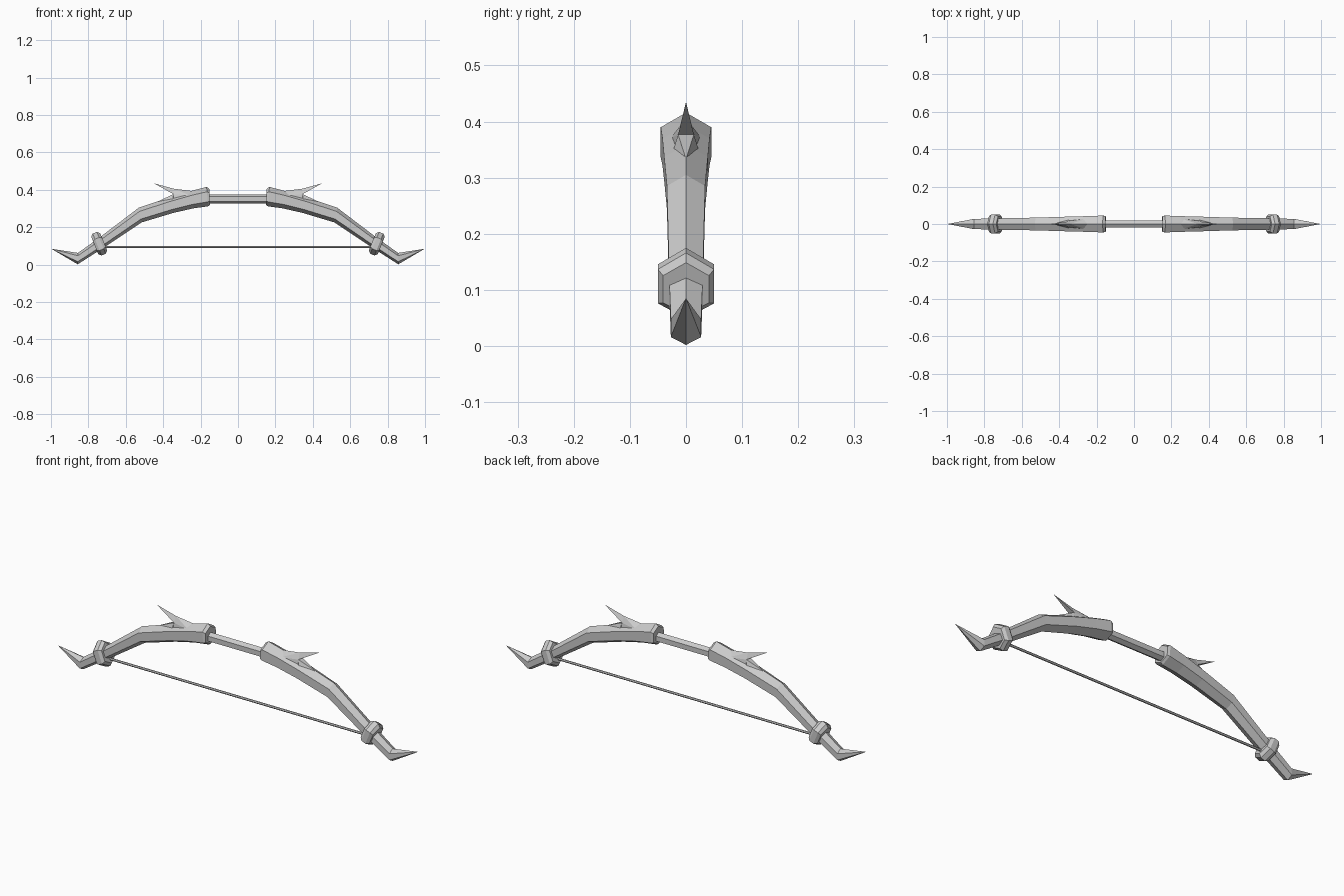
import bpy, bmesh, math
from mathutils import Vector

if "Cube" in bpy.data.objects:
    bpy.data.objects.remove(bpy.data.objects["Cube"])


def finish(name, bm, mirror=True):
    bmesh.ops.recalc_face_normals(bm, faces=bm.faces)
    me = bpy.data.meshes.new(name)
    bm.to_mesh(me)
    bm.free()
    ob = bpy.data.objects.new(name, me)
    bpy.context.collection.objects.link(ob)
    if mirror:
        ob.modifiers.new("mirror", 'MIRROR').use_axis[0] = True
    return ob


def hexagon(top, bottom, hw):
    # Six-sided section with ridges above and below, top/bottom are (x, z)
    t, b = Vector((top[0], 0, top[1])), Vector((bottom[0], 0, bottom[1]))
    side = Vector((0, hw, 0))
    u, l = t.lerp(b, 0.25), t.lerp(b, 0.77)
    return [t, u + side, l + side, b, l - side, u - side]


def loft(name, sections, tip=None, mirror=True):
    bm = bmesh.new()
    rings = [[bm.verts.new(p) for p in hexagon(*s)] for s in sections]
    for a, b in zip(rings, rings[1:]):
        for i in range(6):
            j = (i + 1) % 6
            bm.faces.new((a[i], a[j], b[j], b[i]))
    bm.faces.new(rings[0])
    if tip:
        v = bm.verts.new(tip)
        for i in range(6):
            bm.faces.new((rings[-1][i], rings[-1][(i + 1) % 6], v))
    else:
        bm.faces.new(rings[-1])
    return finish(name, bm, mirror)


def hull(name, points):
    bm = bmesh.new()
    for p in points:
        bm.verts.new(p)
    bmesh.ops.convex_hull(bm, input=bm.verts)
    return finish(name, bm)


# Limbs with upturned pointed ends
loft("limb", [
    ((0.153, 0.405), (0.150, 0.320), 0.041),
    ((0.168, 0.416), (0.160, 0.312), 0.045),
    ((0.255, 0.393), (0.240, 0.301), 0.042),
    ((0.370, 0.358), (0.345, 0.277), 0.039),
    ((0.530, 0.305), (0.515, 0.226), 0.034),
    ((0.750, 0.138), (0.735, 0.080), 0.030),
    ((0.856, 0.063), (0.857, 0.002), 0.027),
], tip=(0.998, 0, 0.085))

# Grip rod between the limbs
loft("grip", [((x, 0.376), (x, 0.328), 0.020) for x in (-0.17, 0.17)], mirror=False)

# Collar around each limb
tilt = math.radians(22)
axis = Vector((math.cos(tilt), -math.sin(tilt)))
up = Vector((math.sin(tilt), math.cos(tilt)))
centre = Vector((0.742, 0.112))
collar = []
for d, h, w in ((-0.026, 0.050, 0.041), (-0.012, 0.063, 0.050),
                (0.012, 0.063, 0.050), (0.026, 0.050, 0.041)):
    c = centre + axis * d
    collar.append((c + up * h, c - up * h, w))
loft("collar", collar)

# Spikes on top of the limbs, each with a root and a small fairing
base = [(0.343, 0, 0.406), (0.345, 0.014, 0.377), (0.345, -0.014, 0.377)]
hull("spike", base + [(0.450, 0, 0.435)])
hull("spike_root", base + [(0.245, 0, 0.394), (0.255, 0.028, 0.370), (0.255, -0.028, 0.370),
                           (0.345, 0.020, 0.345), (0.345, -0.020, 0.345)])
hull("spike_fairing", [(0.345, 0.014, 0.377), (0.345, -0.014, 0.377),
                       (0.350, 0.024, 0.345), (0.350, -0.024, 0.345),
                       (0.375, 0, 0.362), (0.440, 0, 0.333), (0.330, 0, 0.350)])

# Bowstring
bpy.ops.mesh.primitive_cylinder_add(vertices=6, radius=0.006, depth=1.44,
                                    location=(0, 0, 0.094), rotation=(0, math.pi / 2, 0))
bpy.context.object.name = "bowstring"
